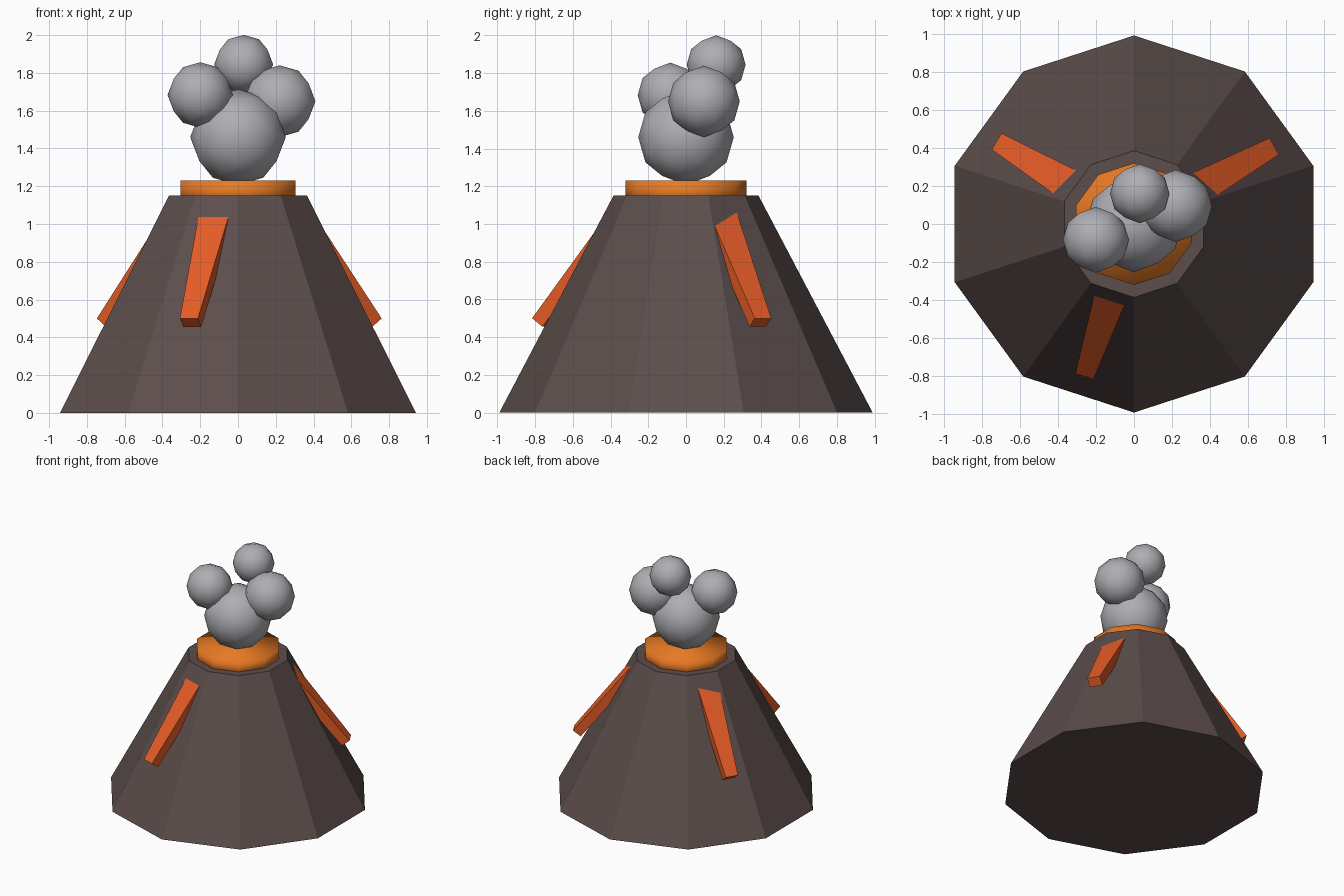
import bpy, bmesh
from math import radians, sin, cos, pi
from mathutils import Matrix, Vector

cube = bpy.data.objects.get("Cube")
if cube:
    bpy.data.objects.remove(cube, do_unlink=True)


def material(name, rgb):
    # sRGB bytes to linear
    color = [((c / 255 + 0.055) / 1.055) ** 2.4 for c in rgb] + [1.0]
    mat = bpy.data.materials.new(name)
    mat.use_nodes = True
    mat.diffuse_color = color
    mat.node_tree.nodes["Principled BSDF"].inputs["Base Color"].default_value = color
    return mat


rock = material("dark rock", (92, 78, 76))
glow = material("crater orange", (232, 122, 36))
lava = material("lava red orange", (230, 92, 38))
ash = material("smoke grey", (174, 174, 179))


def finish(name, bm, mat, smooth):
    bmesh.ops.recalc_face_normals(bm, faces=bm.faces)
    for face in bm.faces:
        face.smooth = smooth
    mesh = bpy.data.meshes.new(name)
    bm.to_mesh(mesh)
    bm.free()
    mesh.materials.append(mat)
    obj = bpy.data.objects.new(name, mesh)
    bpy.context.collection.objects.link(obj)
    return obj


def frustum(name, r_low, r_high, z_low, z_high, mat, smooth):
    # Ten-sided solid with corners on the y axis
    bm = bmesh.new()
    rings = []
    for r, z in ((r_low, z_low), (r_high, z_high)):
        rings.append([bm.verts.new((r * sin(i * pi / 5), r * cos(i * pi / 5), z))
                      for i in range(10)])
    low, high = rings
    for i in range(10):
        j = (i + 1) % 10
        bm.faces.new((low[i], low[j], high[j], high[i]))
    bm.faces.new(low)
    bm.faces.new(high)
    return finish(name, bm, mat, smooth)


# Mountain and glowing crater plug
frustum("mountain", 0.99, 0.385, 0, 1.15, rock, False)
frustum("crater_lava", 0.32, 0.32, 1.11, 1.23, glow, True)


def lava_stream(name, azimuth):
    # Tapered bar leaning outward; its upper end is sunk in the slope
    tilt = radians(38)
    down = Vector((sin(tilt), 0, -cos(tilt)))
    inward = Vector((-cos(tilt), 0, -sin(tilt)))
    toe = Vector((0.842, 0, 0.5))
    bm = bmesh.new()
    ends = []
    for back, width in ((0, 0.10), (0.77, 0.176)):
        ends.append([bm.verts.new(toe - down * back + inward * depth
                                  + Vector((0, side * width / 2, 0)))
                     for side, depth in ((-1, 0), (1, 0), (1, 0.073), (-1, 0.073))])
    a, b = ends
    for i in range(4):
        j = (i + 1) % 4
        bm.faces.new((a[i], a[j], b[j], b[i]))
    bm.faces.new(a)
    bm.faces.new(b)
    bm.transform(Matrix.Rotation(radians(azimuth), 4, "Z"))
    finish(name, bm, lava, False)


for name, azimuth in (("front", 252), ("back_left", 29), ("back_right", 149)):
    lava_stream(name + "_lava_stream", azimuth)

# Smoke puffs, turned so that an edge lies across the top
puffs = (("lower", (0, 0, 1.46), 0.253),
         ("right", (-0.2, -0.083, 1.683), 0.173),
         ("left", (0.22, 0.095, 1.65), 0.19),
         ("top", (0.03, 0.16, 1.845), 0.156))
for name, centre, radius in puffs:
    bm = bmesh.new()
    bmesh.ops.create_icosphere(bm, subdivisions=2, radius=radius)
    bm.transform(Matrix.Translation(centre) @ Matrix.Rotation(radians(-31.72), 4, "Y"))
    finish(name + "_smoke_puff", bm, ash, True)
